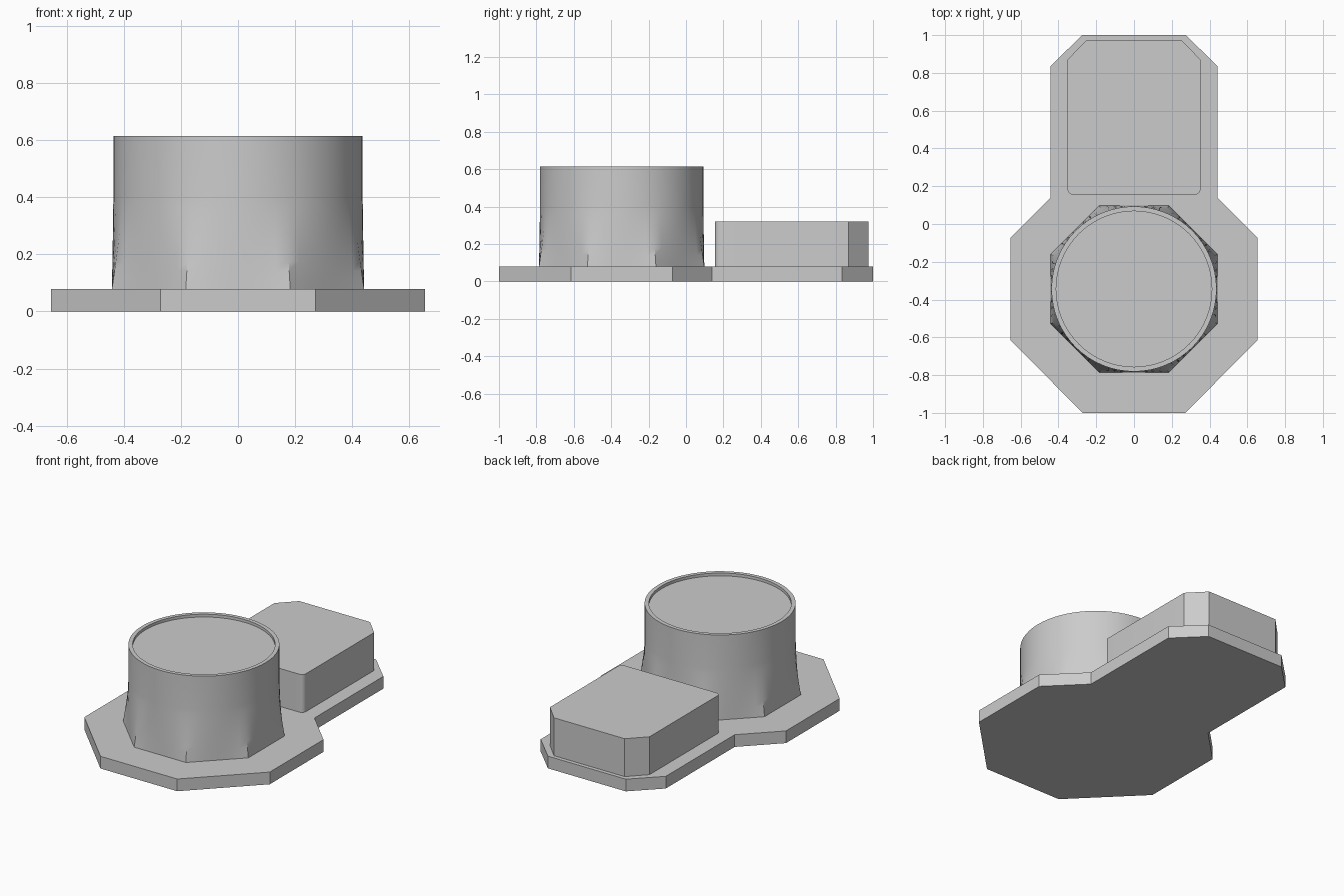
import bpy, bmesh, math

cube = bpy.data.objects.get("Cube")
if cube:
    bpy.data.objects.remove(cube, do_unlink=True)

grey = bpy.data.materials.new("plain_grey")
grey.use_nodes = True
colour = (0.6, 0.6, 0.6, 1)
grey.diffuse_color = colour
grey.node_tree.nodes["Principled BSDF"].inputs["Base Color"].default_value = colour

CENTRE_Y = -0.344
PLATE_TOP = 0.078


def finish(name, bm, smooth=True):
    bmesh.ops.recalc_face_normals(bm, faces=bm.faces[:])
    mesh = bpy.data.meshes.new(name)
    bm.to_mesh(mesh)
    bm.free()
    mesh.materials.append(grey)
    obj = bpy.data.objects.new(name, mesh)
    bpy.context.collection.objects.link(obj)
    if smooth:
        bpy.ops.object.select_all(action="DESELECT")
        obj.select_set(True)
        bpy.context.view_layer.objects.active = obj
        bpy.ops.object.shade_smooth_by_angle(angle=math.radians(30))
    return obj


def loft(name, rings, smooth=True):
    """Skin a stack of equal-length rings and cap both ends."""
    bm = bmesh.new()
    loops = [[bm.verts.new(p) for p in ring] for ring in rings]
    n = len(loops[0])
    for low, high in zip(loops, loops[1:]):
        for i in range(n):
            j = (i + 1) % n
            bm.faces.new((low[i], low[j], high[j], high[i]))
    bm.faces.new(loops[0][::-1])
    bm.faces.new(loops[-1])
    return finish(name, bm, smooth)


def slab(name, half, z0, z1, smooth=False):
    """Extrude a right-hand outline mirrored across x = 0."""
    outline = half + [(-x, y) for x, y in reversed(half)]
    return loft(name, [[(x, y, z) for x, y in outline] for z in (z0, z1)], smooth)


# Base plate: octagon joined to a tab with clipped rear corners
slab("base_plate", [(0.271, -1), (0.655, -0.615), (0.655, -0.073),
                    (0.442, 0.14), (0.442, 0.835), (0.275, 1)], 0, PLATE_TOP)

# Rear box: rounded front corners, chamfered rear corners
fillet = 0.03
corner = [(0.352 - fillet + fillet * math.cos(a), 0.155 + fillet + fillet * math.sin(a))
          for a in (math.radians(d) for d in range(-90, 1, 15))]
slab("rear_box", corner + [(0.352, 0.87), (0.25, 0.975)], PLATE_TOP, 0.32, True)

# Drum: octagonal foot blending into a round body with a recessed top
SEGMENTS = 64
RADIUS, APOTHEM, BLEND_TOP, TOP = 0.437, 0.442, 0.4, 0.615


def drum_ring(z, radius, blend):
    ring = []
    for i in range(SEGMENTS):
        a = math.tau * i / SEGMENTS
        off = (a + math.pi / 8) % (math.pi / 4) - math.pi / 8
        r = radius + (APOTHEM / math.cos(off) - radius) * blend
        ring.append((r * math.cos(a), CENTRE_Y + r * math.sin(a), z))
    return ring


steps = 10
rings = []
for k in range(steps + 1):
    t = k / steps
    rings.append(drum_ring(PLATE_TOP + (BLEND_TOP - PLATE_TOP) * t, RADIUS, (1 - t) ** 1.25))
rings += [drum_ring(TOP, RADIUS, 0), drum_ring(TOP, 0.412, 0), drum_ring(TOP - 0.018, 0.412, 0)]
loft("drum", rings)
